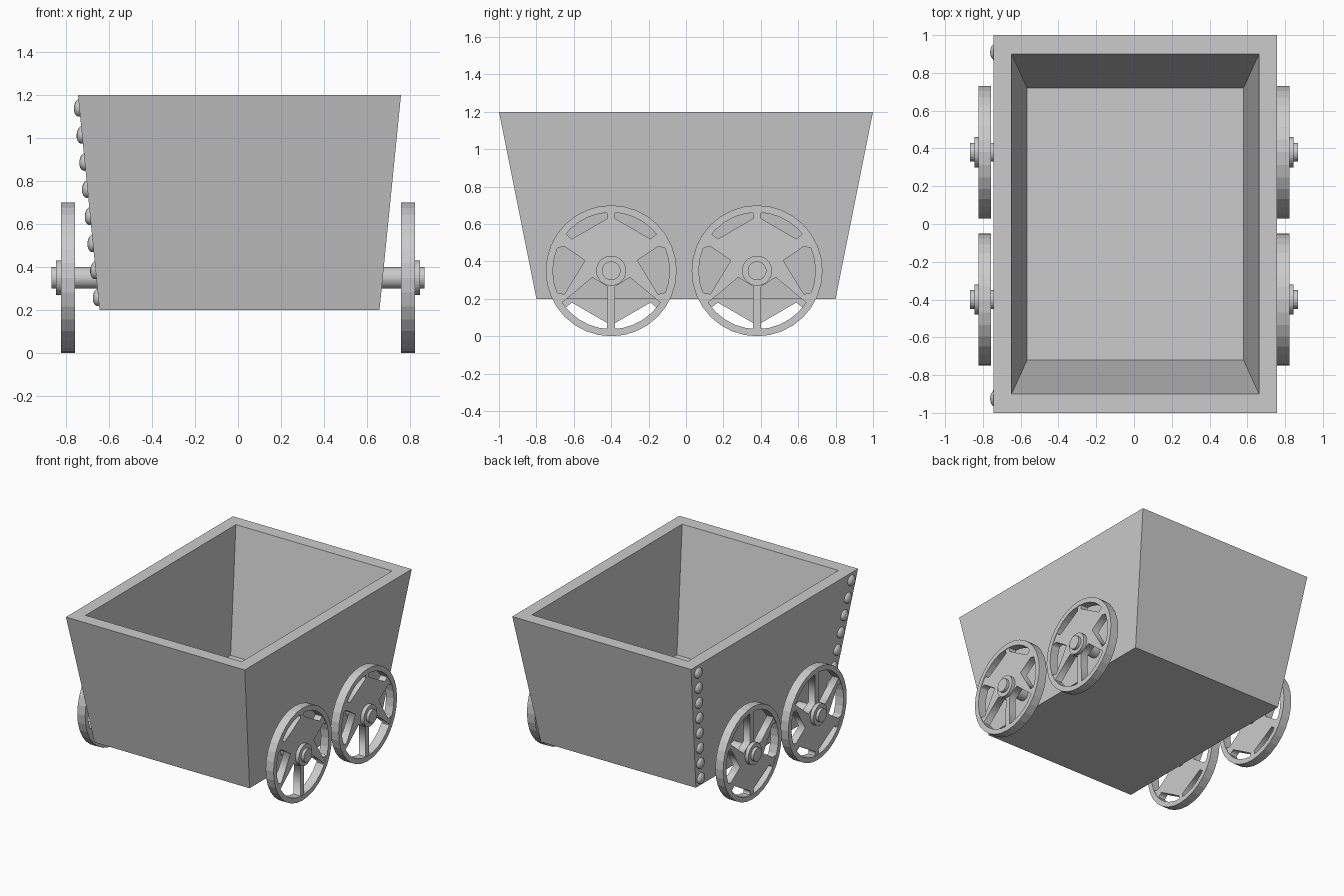
import bpy, bmesh, math
from mathutils import Matrix, Vector

cube = bpy.data.objects.get("Cube")
if cube:
    bpy.data.objects.remove(cube, do_unlink=True)

GREY = (0.6, 0.6, 0.6, 1)
mat = bpy.data.materials.new("plain grey")
mat.use_nodes = True
mat.diffuse_color = GREY
mat.node_tree.nodes["Principled BSDF"].inputs["Base Color"].default_value = GREY


def add(name, mesh, matrix=Matrix()):
    mesh.transform(matrix)
    mesh.materials.clear()
    mesh.materials.append(mat)
    ob = bpy.data.objects.new(name, mesh)
    bpy.context.collection.objects.link(ob)
    return ob


def from_bmesh(name, bm, matrix=Matrix()):
    bmesh.ops.recalc_face_normals(bm, faces=bm.faces)
    mesh = bpy.data.meshes.new(name)
    bm.to_mesh(mesh)
    bm.free()
    return add(name, mesh, matrix)


def loft(bm, rings, closed=False):
    rings = [[bm.verts.new(p) for p in r] for r in rings]
    pairs = list(zip(rings, rings[1:] + rings[:1]))
    for a, b in pairs if closed else pairs[:-1]:
        for i in range(len(a)):
            j = (i + 1) % len(a)
            bm.faces.new((a[i], a[j], b[j], b[i]))
    if not closed:
        bm.faces.new(rings[0])
        bm.faces.new(rings[-1])


# Tapered open box: outside up, over the lip, down inside to the floor
def rect(hx, hy, z):
    return [(0.007 + sx * hx, sy * hy, z) for sx, sy in ((-1, -1), (1, -1), (1, 1), (-1, 1))]


bm = bmesh.new()
loft(bm, [rect(0.65, 0.8, 0.2), rect(0.75, 1, 1.2), rect(0.655, 0.9, 1.2), rect(0.573, 0.72, 0.3)])
from_bmesh("cart_body", bm)


# Wheel parts are drawn in the y-z plane around the hub
def ring(r, x, n=32):
    return [(x, r * math.cos(2 * math.pi * i / n), r * math.sin(2 * math.pi * i / n)) for i in range(n)]


def arc(a, b, r=0.312, n=8):
    angles = [math.radians(a + (b - a) * i / n) for i in range(n + 1)]
    return [(r * math.cos(t), r * math.sin(t)) for t in angles]


# Openings on one half of the wheel plate: top sliver, side hole, bottom hole
HOLES = [
    arc(39, 86) + [(0.02, 0.28), (0.21, 0.17)],
    arc(-22, 23) + [(0.25, 0.13), (0.14, 0.055), (0.25, -0.125)],
    arc(-86, -33) + [(0.1, -0.035), (0.02, -0.085)],
]


def wheel_plate(name, matrix):
    curve = bpy.data.curves.new(name, "CURVE")
    curve.dimensions = "2D"
    curve.fill_mode = "BOTH"
    curve.extrude = 0.028
    mirrored = [[(-x, y) for x, y in h] for h in HOLES]
    for outline in [arc(0, 348.75, 0.33, 31)] + HOLES + mirrored:
        spline = curve.splines.new("POLY")
        spline.points.add(len(outline) - 1)
        for p, (x, y) in zip(spline.points, outline):
            p.co = (x, y, 0, 1)
        spline.use_cyclic_u = True
    temp = bpy.data.objects.new(name, curve)
    bpy.context.collection.objects.link(temp)
    dg = bpy.context.evaluated_depsgraph_get()
    mesh = bpy.data.meshes.new_from_object(temp.evaluated_get(dg))
    bpy.data.objects.remove(temp, do_unlink=True)
    to_yz = Matrix(((0, 0, 1, 0), (1, 0, 0, 0), (0, 1, 0, 0), (0, 0, 0, 1)))
    add(name, mesh, matrix @ to_yz)


for side, sx in (("left", 1), ("right", -1)):
    for end, y in (("front", -0.4), ("back", 0.38)):
        # The right wheels are the left ones turned half a turn about y
        m = Matrix.Translation((sx * 0.79, y, 0.35))
        if sx < 0:
            m = m @ Matrix.Rotation(math.pi, 4, "Y")
        tag = f"{end}_{side}"
        bm = bmesh.new()
        loft(bm, [ring(0.35, -0.033), ring(0.35, 0.033), ring(0.312, 0.033), ring(0.312, -0.033)], True)
        from_bmesh("wheel_rim_" + tag, bm, m)
        wheel_plate("wheel_plate_" + tag, m)
        for name, r, x0, x1 in (("hub_", 0.08, 0, 0.055), ("axle_", 0.05, -0.17, 0.077)):
            bm = bmesh.new()
            loft(bm, [ring(r, x0), ring(r, x1)])
            from_bmesh(name + tag, bm, m)

# Two columns of domed rivets on the right wall, following its slanted edges
normal_tilt = Matrix.Rotation(math.atan(0.1), 4, "Y")
for end, top, bottom in (("front", -0.925, -0.755), ("back", 0.91, 0.755)):
    bm = bmesh.new()
    for i in range(8):
        t = i / 7
        z = 1.14 - 0.88 * t
        pos = Vector((-0.643 - 0.1 * (z - 0.2), top + (bottom - top) * t, z))
        m = Matrix.Translation(pos) @ normal_tilt @ Matrix.Diagonal((0.025, 0.042, 0.042, 1))
        bmesh.ops.create_uvsphere(bm, u_segments=16, v_segments=8, radius=1, matrix=m)
    rivets = from_bmesh("rivets_" + end, bm)
    rivets.data.shade_smooth()
